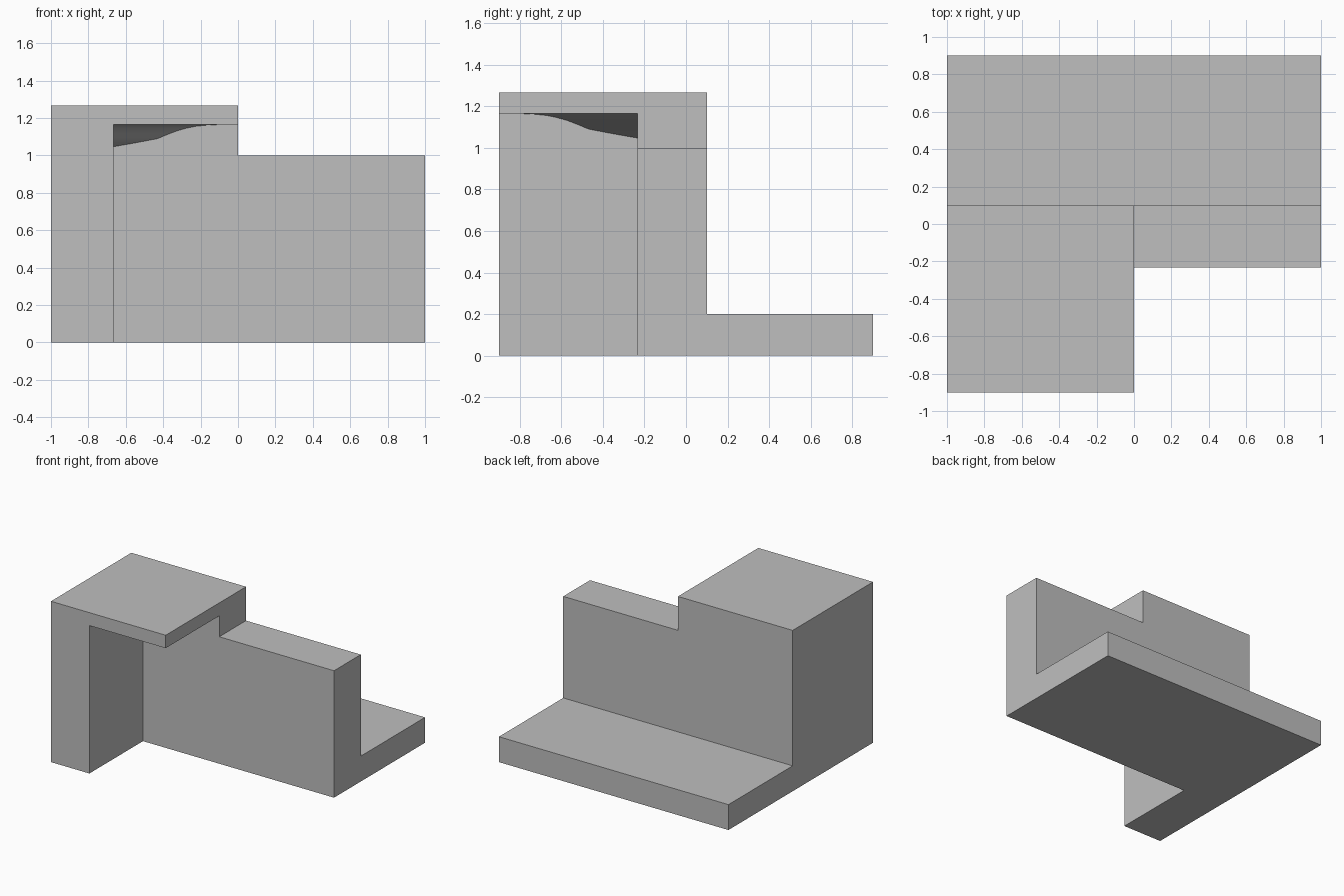
import bpy, bmesh

if "Cube" in bpy.data.objects:
    bpy.data.objects.remove(bpy.data.objects["Cube"])

X0, XI, XM, X1 = -1.0, -0.665, 0.0, 1.0      # outer left, inner left, roof end, right
Y0, YI, YM, Y1 = -0.9, -0.233, 0.1, 0.9      # front, wall front, wall back, rear
Z_SLAB, Z_WALL, Z_SOFFIT, Z_TOP = 0.2, 1.0, 1.165, 1.267

grey = bpy.data.materials.new("plain grey")
grey.diffuse_color = (0.52, 0.52, 0.52, 1)
grey.use_nodes = True
grey.node_tree.nodes["Principled BSDF"].inputs["Base Color"].default_value = grey.diffuse_color


def finish(name, bm):
    mesh = bpy.data.meshes.new(name)
    bm.to_mesh(mesh)
    bm.free()
    mesh.materials.append(grey)
    obj = bpy.data.objects.new(name, mesh)
    bpy.context.collection.objects.link(obj)
    return obj


def prism(name, points, move):
    """Extrude a closed outline of 3D points along a vector."""
    bm = bmesh.new()
    face = bm.faces.new([bm.verts.new(p) for p in points])
    new = bmesh.ops.extrude_face_region(bm, geom=[face])["geom"]
    bmesh.ops.translate(bm, vec=move,
                        verts=[v for v in new if isinstance(v, bmesh.types.BMVert)])
    bmesh.ops.recalc_face_normals(bm, faces=bm.faces)
    return finish(name, bm)


# Long wall with the low slab behind it
section = [(YI, 0), (Y1, 0), (Y1, Z_SLAB), (YM, Z_SLAB), (YM, Z_WALL), (YI, Z_WALL)]
body = prism("wall_and_slab", [(X0, y, z) for y, z in section], (X1 - X0, 0, 0))

# Side wall and raised wall as one L-shaped plan, below a square roof
plan = [(X0, Y0), (XI, Y0), (XI, YI), (XM, YI), (XM, YM), (X0, YM)]
roof_plan = [(X0, Y0), (XM, Y0), (XM, YM), (X0, YM)]
parts = [
    prism("corner_walls", [(x, y, 0) for x, y in plan], (0, 0, Z_SOFFIT)),
    prism("roof", [(x, y, Z_SOFFIT) for x, y in roof_plan], (0, 0, Z_TOP - Z_SOFFIT)),
]

# Merge the walls and the roof into one shell
bpy.context.view_layer.objects.active = body
for part in parts:
    mod = body.modifiers.new("union", "BOOLEAN")
    mod.operation, mod.solver, mod.object = "UNION", "EXACT", part
    bpy.ops.object.modifier_apply(modifier=mod.name)
    bpy.data.objects.remove(part)
body.name = "walls_roof_and_slab"

# Curved bracket filling the inner corner under the roof: (reach along walls, height)
profile = [(0.0, 1.047), (0.12, 1.068), (0.235, 1.09), (0.29, 1.113), (0.34, 1.132),
           (0.39, 1.146), (0.44, 1.156), (0.50, 1.162), (0.57, Z_SOFFIT)]
bm = bmesh.new()
tip = bm.verts.new((XI, YI, profile[0][1]))
previous = None
for reach, z in profile[1:]:
    pair = (bm.verts.new((XI + reach, YI, z)), bm.verts.new((XI, YI - reach, z)))
    if previous:
        bm.faces.new((previous[0], pair[0], pair[1], previous[1]))
    else:
        bm.faces.new((tip, pair[0], pair[1]))
    previous = pair
bm.normal_update()
for f in bm.faces:
    if f.normal.z > 0:
        f.normal_flip()
bracket = finish("corner_bracket", bm)
bpy.context.view_layer.objects.active = bracket
bracket.select_set(True)
bpy.ops.object.shade_smooth_by_angle()
